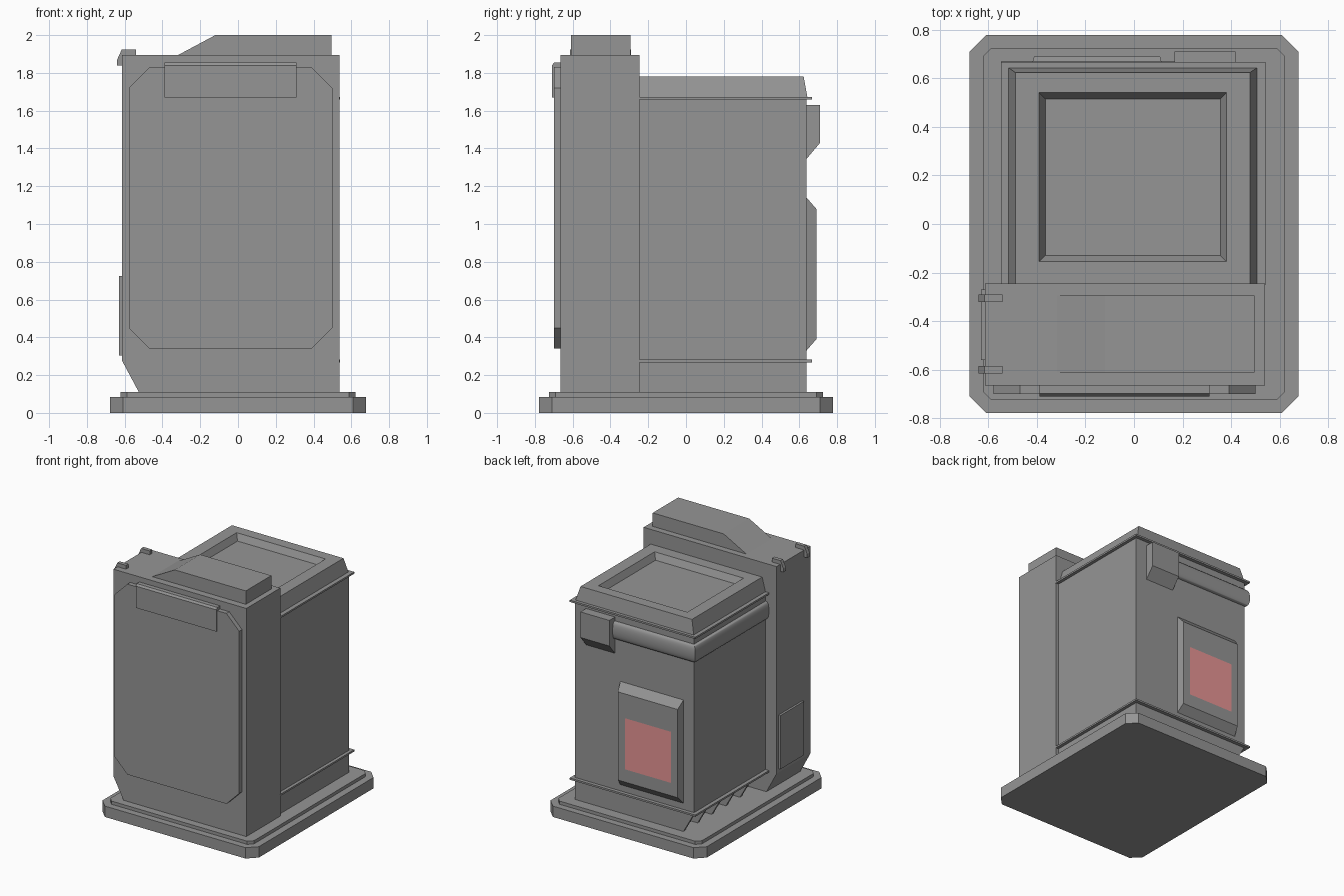
import bpy, bmesh, math

if "Cube" in bpy.data.objects:
    bpy.data.objects.remove(bpy.data.objects["Cube"])


def material(name, colour):
    m = bpy.data.materials.new(name)
    m.diffuse_color = (*colour, 1)
    m.use_nodes = True
    m.node_tree.nodes["Principled BSDF"].inputs["Base Color"].default_value = m.diffuse_color
    return m


GREY = material("dark_grey", (.3, .3, .3))
RED = material("screen_red", (.8, .3, .3))


def loft(name, rings, smooth=False):
    """Skin a list of equal-length point rings and cap both ends."""
    bm = bmesh.new()
    vs = [[bm.verts.new(p) for p in r] for r in rings]
    n = len(vs[0])
    for a, b in zip(vs, vs[1:]):
        for i in range(n):
            j = (i + 1) % n
            bm.faces.new((a[i], a[j], b[j], b[i]))
    bm.faces.new(vs[0])
    bm.faces.new(vs[-1])
    bmesh.ops.recalc_face_normals(bm, faces=bm.faces)
    me = bpy.data.meshes.new(name)
    bm.to_mesh(me)
    bm.free()
    me.materials.append(GREY)
    ob = bpy.data.objects.new(name, me)
    bpy.context.collection.objects.link(ob)
    if smooth:
        bpy.ops.object.select_all(action='DESELECT')
        ob.select_set(True)
        bpy.context.view_layer.objects.active = ob
        bpy.ops.object.shade_smooth_by_angle(angle=math.radians(40))
    return ob


def place(axis, p, q, t):
    return {'x': (t, p, q), 'y': (p, t, q), 'z': (p, q, t)}[axis]


def prism(name, pts, axis, a, b):
    """Extrude a 2D profile along an axis from a to b."""
    return loft(name, [[place(axis, p, q, t) for p, q in pts] for t in (a, b)])


def rect(x0, x1, y0, y1, c=0.0):
    """Rectangle profile, with optional chamfered corners."""
    if not c:
        return [(x0, y0), (x1, y0), (x1, y1), (x0, y1)]
    return [(x0 + c, y0), (x1 - c, y0), (x1, y0 + c), (x1, y1 - c),
            (x1 - c, y1), (x0 + c, y1), (x0, y1 - c), (x0, y0 + c)]


def rect_loft(name, axis, layers):
    return loft(name, [[place(axis, p, q, t) for p, q in rect(*r)] for r, t in layers])


# Base plates
prism("base_plate", rect(-.677, .677, -.777, .777, .068), 'z', 0, .085)
prism("base_step", rect(-.622, .622, -.725, .725, .035), 'z', .085, .11)

# Front housing with cut lower left edge
prism("front_housing", [(-.525, .11), (.538, .11), (.538, 1.895), (-.613, 1.895),
                        (-.613, .275)], 'y', -.665, -.245)
prism("front_door", rect(-.578, .5, .34, 1.83, .11), 'y', -.7, -.66)
prism("door_handle", [(-.66, 1.67), (-.71, 1.67), (-.71, 1.84), (-.698, 1.855),
                      (-.66, 1.855)], 'x', -.388, .31)
prism("top_hood", [(-.32, 1.893), (.495, 1.893), (.495, 2), (-.12, 2)], 'y', -.61, -.295)
prism("side_hatch", rect(-.56, -.27, .305, .725), 'x', -.63, -.61)

# Hooks over the top left edge
for i, y in enumerate((-.305, -.6)):
    prism(f"hook_{i + 1}", [(-.54, 1.89), (-.54, 1.925), (-.615, 1.925), (-.64, 1.87),
                            (-.64, 1.84), (-.61, 1.84), (-.61, 1.89)], 'y', y - .015, y + .015)

# Rear housing, recessed at the lower left behind a row of fins
prism("rear_housing", rect(-.517, .515, -.25, .639), 'z', .27, 1.67)
prism("rear_foot", rect(-.37, .515, -.25, .639), 'z', .105, .27)
for i in range(5):
    y = .629 - i * .175
    prism(f"foot_fin_{i + 1}", [(-.517, .272), (-.365, .272), (-.365, .11), (-.425, .11)],
          'y', y - .01, y + .01)

# Thin flanges round the rear housing
for name, z in (("lower_flange", .275), ("upper_flange", 1.666)):
    prism(name, rect(-.547, .54, -.25, .667), 'z', z - .007, z + .007)

# Roof cap with sunken panel
rect_loft("roof_cap", 'z', [((-.517, .507, -.25, .643), 1.67), ((-.488, .477, -.25, .623), 1.78),
                            ((-.39, .38, -.155, .54), 1.78), ((-.365, .355, -.13, .515), 1.73)])

# Back box and the rounded rail running from it round the left side
prism("back_box", [(.63, 1.63), (.71, 1.63), (.71, 1.43), (.63, 1.335)], 'x', .167, .417)
arc = [(.03 * math.sin(math.pi * i / 12) ** .6, 1.532 + .068 * math.cos(math.pi * i / 12))
       for i in range(13)]
loft("corner_rail", [[(.17, .639 + d, z) for d, z in arc],
                     [(-.517 - d, .639 + d, z) for d, z in arc],
                     [(-.517 - d, -.247, z) for d, z in arc]], smooth=True)

# Back panel with a flush coloured screen
panel = rect_loft("back_panel", 'y', [((-.426, .121, .33, 1.14), .63),
                                      ((-.426, .121, .33, 1.14), .638),
                                      ((-.411, .107, .39, 1.08), .69),
                                      ((-.353, .043, .49, .89), .69)])
panel.data.materials.append(RED)
panel.data.polygons[-1].material_index = 1
